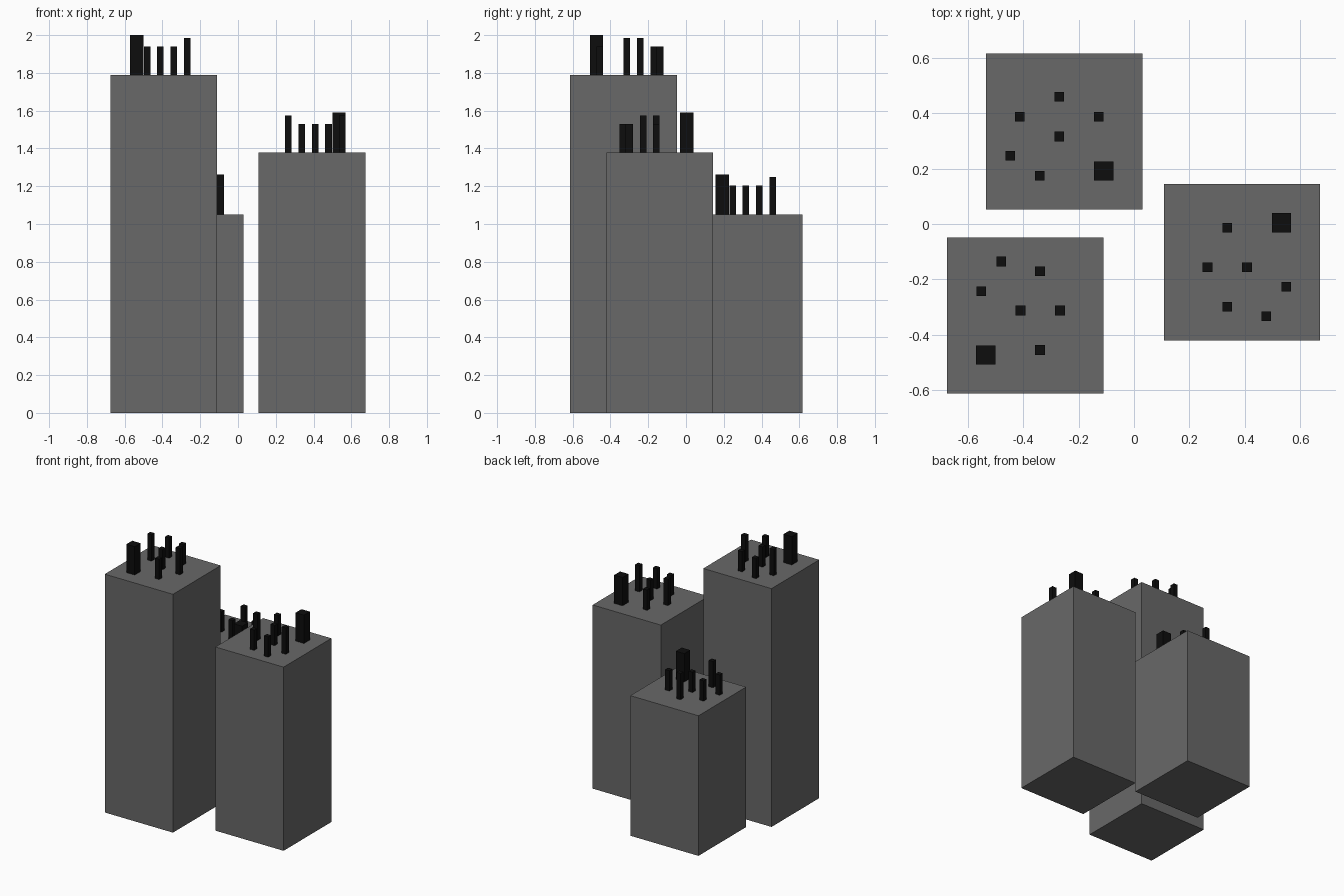
import bpy, bmesh
from mathutils import Vector, Matrix

if "Cube" in bpy.data.objects:
    bpy.data.objects.remove(bpy.data.objects["Cube"])

WIDTH = 0.566     # tower side
RIM_W = 0.034     # parapet width
RIM_H = 0.021     # parapet height


def grey(name, v):
    m = bpy.data.materials.new(name)
    m.diffuse_color = (v, v, v, 1)
    m.use_nodes = True
    m.node_tree.nodes["Principled BSDF"].inputs["Base Color"].default_value = m.diffuse_color
    return m


CONCRETE = grey("dark_concrete", 0.14)
TRIM = grey("light_trim", 0.43)
BLACK = grey("black_metal", 0.004)


def add_object(name, bm, mat):
    bmesh.ops.recalc_face_normals(bm, faces=bm.faces)
    me = bpy.data.meshes.new(name)
    bm.to_mesh(me)
    bm.free()
    me.materials.append(mat)
    ob = bpy.data.objects.new(name, me)
    bpy.context.collection.objects.link(ob)
    return ob


def box(name, x, y, z0, z1, w, mat):
    bm = bmesh.new()
    m = Matrix.Translation((x, y, (z0 + z1) / 2)) @ Matrix.Diagonal((w, w, z1 - z0, 1))
    bmesh.ops.create_cube(bm, size=1, matrix=m)
    return add_object(name, bm, mat)


def parapet(name, x, y, z, mat):
    # square ring: inset a square, drop the middle, extrude upward
    bm = bmesh.new()
    bmesh.ops.create_grid(bm, x_segments=1, y_segments=1, size=WIDTH / 2,
                          matrix=Matrix.Translation((x, y, z)))
    middle = bm.faces[:]
    bmesh.ops.inset_region(bm, faces=middle, thickness=RIM_W, use_even_offset=True)
    bmesh.ops.delete(bm, geom=middle, context='FACES')
    ext = bmesh.ops.extrude_face_region(bm, geom=bm.faces[:], use_keep_orig=True)
    verts = [g for g in ext["geom"] if isinstance(g, bmesh.types.BMVert)]
    bmesh.ops.translate(bm, verts=verts, vec=(0, 0, RIM_H))
    return add_object(name, bm, mat)


# rooftop posts: local x, y, width, height
POSTS = [
    (-0.143, -0.143, 0.070, 0.212),
    (-0.160, 0.088, 0.035, 0.197),
    (0.125, 0.018, 0.035, 0.197),
    (-0.088, 0.195, 0.035, 0.152),
    (0.053, 0.160, 0.035, 0.152),
    (-0.018, 0.018, 0.035, 0.152),
    (0.053, -0.125, 0.035, 0.152),
]

# towers: name, centre x, y, roof height, quarter turns of the rooftop layout
TOWERS = [
    ("tall_tower", -0.393, -0.331, 1.788, 0),
    ("short_tower", -0.253, 0.335, 1.051, 1),
    ("middle_tower", 0.391, -0.139, 1.378, 2),
]

for name, cx, cy, roof, turns in TOWERS:
    box(name + "_body", cx, cy, 0, roof, WIDTH, CONCRETE)
    parapet(name + "_parapet", cx, cy, roof, TRIM)
    for i, (px, py, w, h) in enumerate(POSTS):
        for _ in range(turns):
            px, py = -py, px
        box(f"{name}_roof_post_{i + 1}", cx + px, cy + py, roof, roof + h, w, BLACK)
